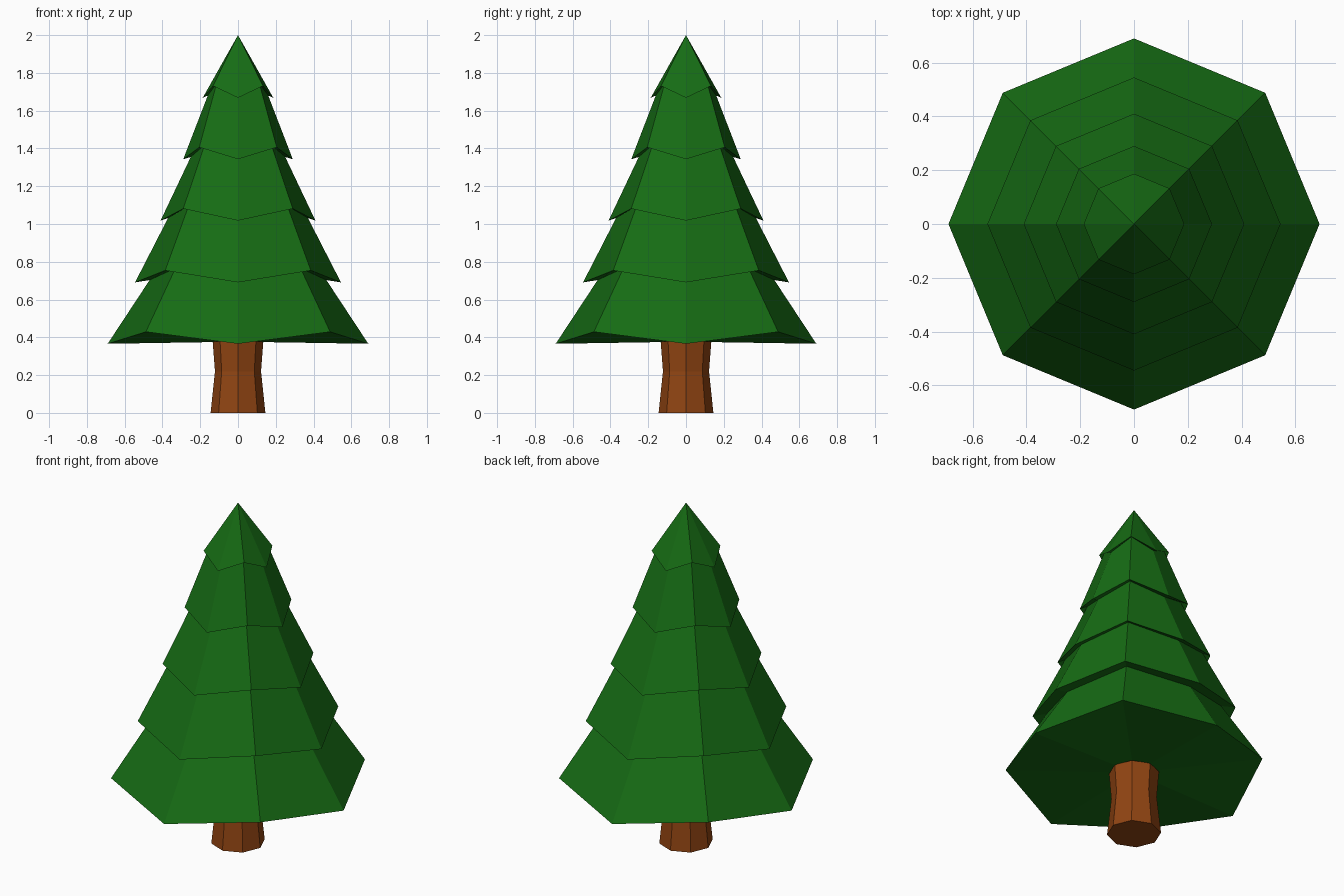
import bpy, bmesh
from math import cos, sin, tau

if "Cube" in bpy.data.objects:
    bpy.data.objects.remove(bpy.data.objects["Cube"])

SIDES = 8


def make_material(name, color):
    mat = bpy.data.materials.new(name)
    mat.diffuse_color = color
    mat.use_nodes = True
    mat.node_tree.nodes["Principled BSDF"].inputs["Base Color"].default_value = mat.diffuse_color
    return mat


def lathe(name, rings, mat, lift=0.0, bottom_z=0.0, top_z=None):
    """Octagonal shell through (radius, z) rings; every other corner is lifted.
    Both ends close to a centre point."""
    bm = bmesh.new()
    loops = []
    for r, z in rings:
        loops.append([bm.verts.new((r * cos(tau * i / SIDES),
                                    r * sin(tau * i / SIDES),
                                    z + lift * (i % 2))) for i in range(SIDES)])
    low = bm.verts.new((0, 0, bottom_z))
    high = bm.verts.new((0, 0, top_z))
    for i in range(SIDES):
        j = (i + 1) % SIDES
        bm.faces.new((low, loops[0][j], loops[0][i]))
        bm.faces.new((high, loops[-1][i], loops[-1][j]))
        for a, b in zip(loops, loops[1:]):
            bm.faces.new((a[i], a[j], b[j], b[i]))
    bmesh.ops.recalc_face_normals(bm, faces=bm.faces)
    mesh = bpy.data.meshes.new(name)
    bm.to_mesh(mesh)
    bm.free()
    mesh.materials.append(mat)
    obj = bpy.data.objects.new(name, mesh)
    bpy.context.collection.objects.link(obj)
    return obj


green = make_material("needle_green", (0.008, 0.15, 0.007, 1))
brown = make_material("bark_brown", (0.28, 0.058, 0.006, 1))

# Trunk, pinched at mid height
lathe("trunk", [(0.145, 0), (0.122, 0.22), (0.134, 0.377)], brown, top_z=0.377)

# Foliage: five flared tiers, each rim overhanging the neck of the one below
foliage = [
    (0.69, 0.366), (0.468, 0.703),
    (0.545, 0.691), (0.37, 1.032),
    (0.41, 1.018), (0.25, 1.355),
    (0.29, 1.343), (0.16, 1.68),
    (0.187, 1.668),
]
lathe("foliage", foliage, green, lift=0.063, bottom_z=0.377, top_z=2.0)
